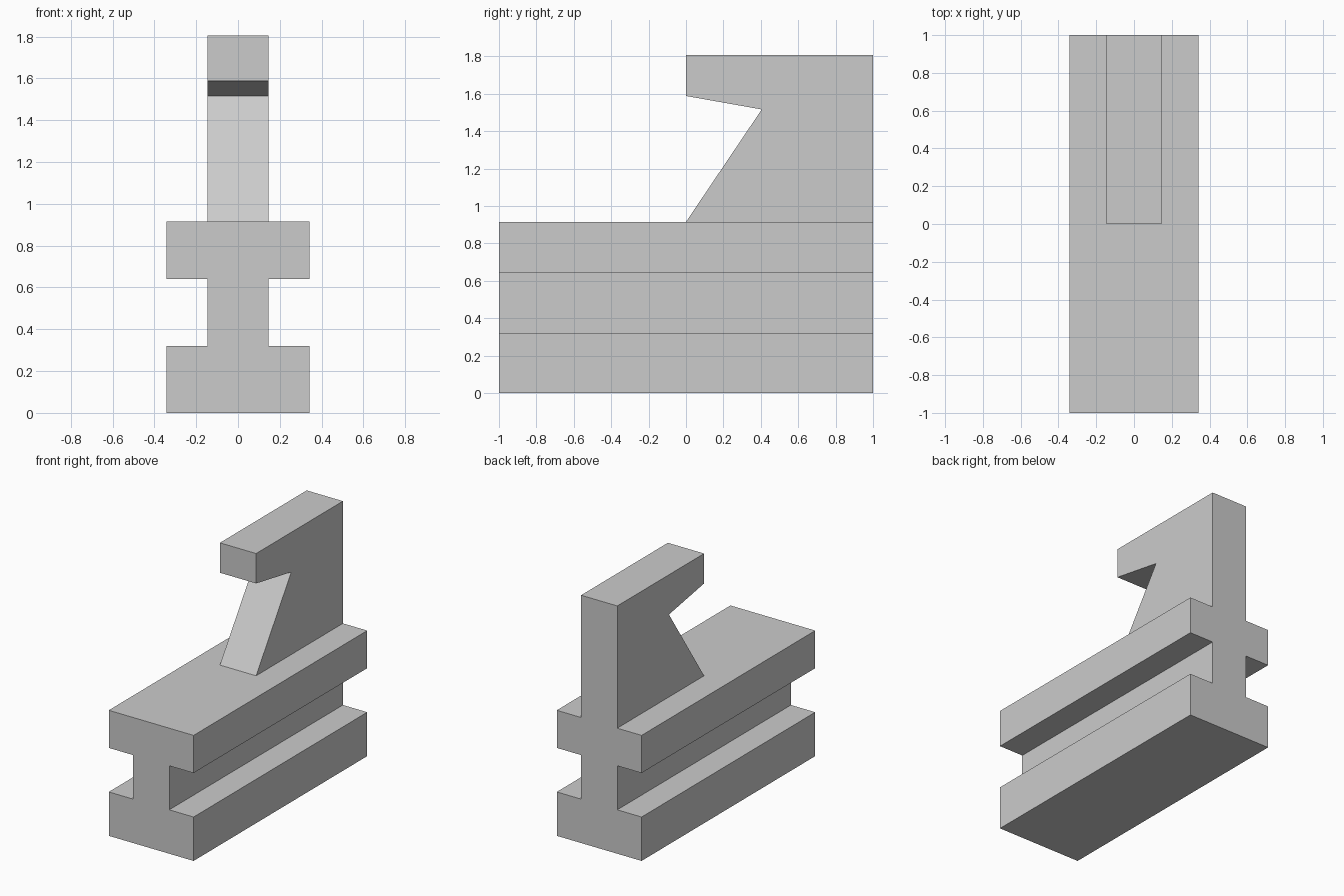
import bpy
import bmesh
from mathutils import Vector

default_cube = bpy.data.objects.get("Cube")
if default_cube:
    bpy.data.objects.remove(default_cube, do_unlink=True)

FLANGE, WEB = 0.342, 0.146      # half widths
DECK, TOP = 0.915, 1.806        # heights

grey = bpy.data.materials.new("light grey")
grey.use_nodes = True
colour = (0.6, 0.6, 0.6, 1)
grey.diffuse_color = colour
grey.node_tree.nodes["Principled BSDF"].inputs["Base Color"].default_value = colour


def extrude_profile(name, points, offset):
    """Extrude a closed planar profile along an offset into a solid."""
    bm = bmesh.new()
    face = bm.faces.new([bm.verts.new(p) for p in points])
    grown = bmesh.ops.extrude_face_region(bm, geom=[face], use_keep_orig=True)
    verts = [g for g in grown["geom"] if isinstance(g, bmesh.types.BMVert)]
    bmesh.ops.translate(bm, verts=verts, vec=Vector(offset))
    bmesh.ops.recalc_face_normals(bm, faces=bm.faces)
    mesh = bpy.data.meshes.new(name)
    bm.to_mesh(mesh)
    bm.free()
    mesh.materials.append(grey)
    obj = bpy.data.objects.new(name, mesh)
    bpy.context.collection.objects.link(obj)
    return obj


# Rail: mirrored I-shaped section running front to back
half = [(FLANGE, 0), (FLANGE, 0.32), (WEB, 0.32),
        (WEB, 0.641), (FLANGE, 0.641), (FLANGE, DECK)]
section = half + [(-x, z) for x, z in reversed(half)]
rail = extrude_profile("rail_with_hook", [(x, -1, z) for x, z in section], (0, 2, 0))

# Hook: upright plate with a notched front, sunk slightly into the rail
sunk = DECK - 0.1
side = [(0, sunk), (0, DECK), (0.405, 1.516), (0, 1.588),
        (0, TOP), (1, TOP), (1, sunk)]
hook = extrude_profile("hook", [(-WEB, y, z) for y, z in side], (2 * WEB, 0, 0))

# Fuse both into one seamless solid
union = rail.modifiers.new("fuse hook", "BOOLEAN")
union.operation = "UNION"
union.solver = "EXACT"
union.object = hook
bpy.context.view_layer.objects.active = rail
bpy.ops.object.modifier_apply(modifier=union.name)
bpy.data.objects.remove(hook, do_unlink=True)
